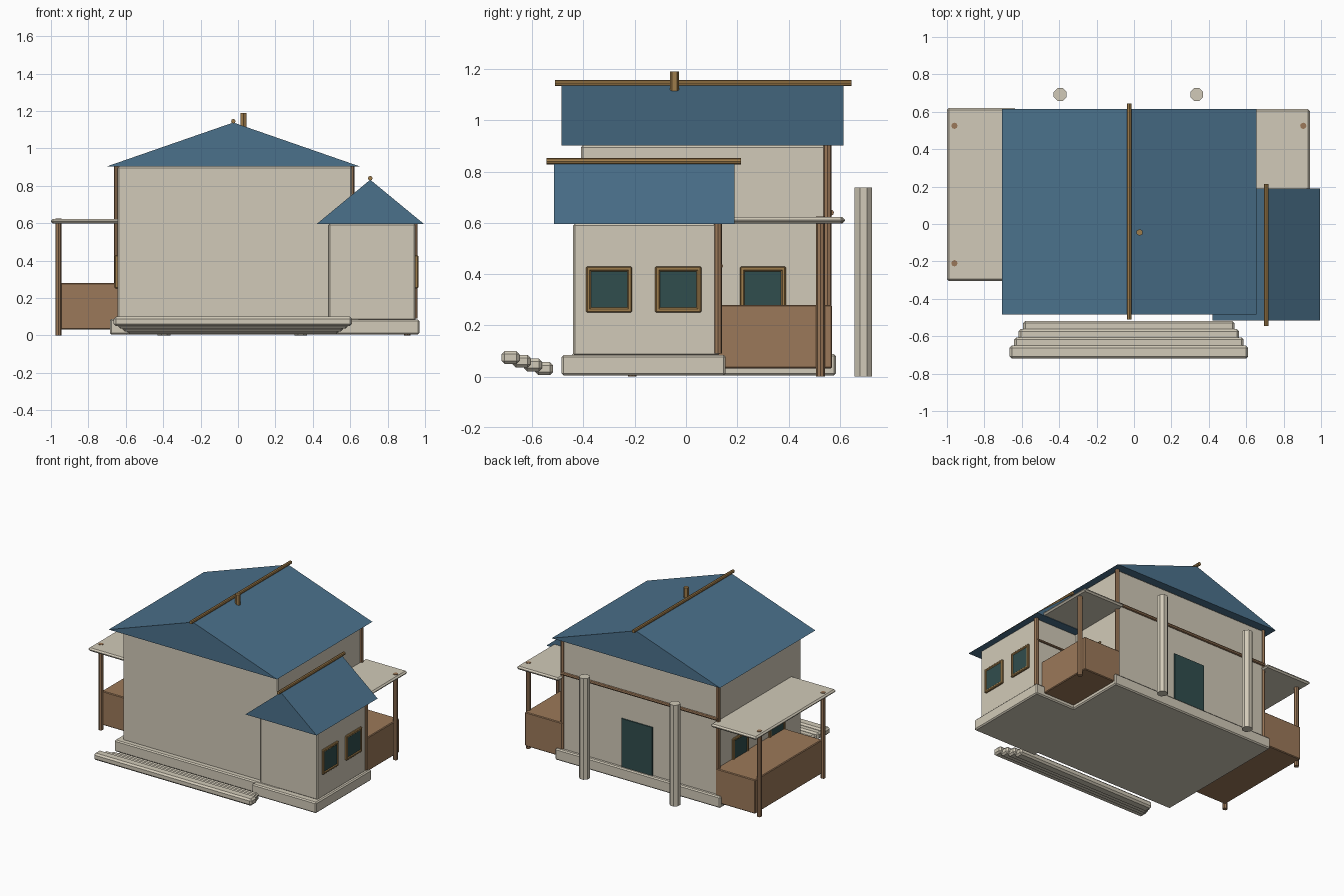
import bpy
import bmesh
import math
from mathutils import Vector

cube = bpy.data.objects.get("Cube")
if cube:
    bpy.data.objects.remove(cube, do_unlink=True)


def material(name, rgb):
    m = bpy.data.materials.new(name)
    m.use_nodes = True
    colour = (*rgb, 1)
    m.diffuse_color = colour
    m.node_tree.nodes["Principled BSDF"].inputs["Base Color"].default_value = colour
    return m


CREAM = material("cream plaster", (0.64, 0.59, 0.48))
BROWN = material("brown wood", (0.33, 0.19, 0.1))
GOLD = material("golden wood", (0.34, 0.2, 0.07))
BLUE = material("blue roof", (0.07, 0.165, 0.26))
GLASS = material("dark glass", (0.03, 0.075, 0.075))


def finish(name, bm, mat):
    bmesh.ops.recalc_face_normals(bm, faces=bm.faces)
    mesh = bpy.data.meshes.new(name)
    bm.to_mesh(mesh)
    bm.free()
    mesh.materials.append(mat)
    ob = bpy.data.objects.new(name, mesh)
    bpy.context.collection.objects.link(ob)
    return ob


def box(name, x, y, z, mat, bevel=0.008):
    """Chamfered block from its (min, max) range on each axis."""
    bm = bmesh.new()
    bmesh.ops.create_cube(bm, size=1)
    for v in bm.verts:
        v.co = Vector([r[0] if c < 0 else r[1] for c, r in zip(v.co, (x, y, z))])
    if bevel:
        bmesh.ops.bevel(bm, geom=bm.edges[:], offset=bevel, segments=1, affect='EDGES')
    return finish(name, bm, mat)


def rod(name, a, b, radius, mat, sides=8):
    """Faceted pole between two points."""
    a, b = Vector(a), Vector(b)
    bm = bmesh.new()
    bmesh.ops.create_cone(bm, cap_ends=True, segments=sides, radius1=radius,
                          radius2=radius, depth=(b - a).length)
    ob = finish(name, bm, mat)
    ob.rotation_mode = 'QUATERNION'
    ob.rotation_quaternion = (b - a).to_track_quat('Z', 'Y')
    ob.location = (a + b) / 2
    return ob


def gable(name, x, y, z, ridge_x):
    """Closed triangular roof with its ridge along y."""
    bm = bmesh.new()
    ends = [[bm.verts.new((px, py, pz)) for px, pz in
             ((x[0], z[0]), (x[1], z[0]), (ridge_x, z[1]))] for py in y]
    for ring in ends:
        bm.faces.new(ring)
    for i in range(3):
        j = (i + 1) % 3
        bm.faces.new((ends[0][i], ends[0][j], ends[1][j], ends[1][i]))
    return finish(name, bm, BLUE)


def window(name, wall_x, side, yc, zc=0.34):
    """Framed window on a wall facing +x or -x."""
    def span(lo, hi):
        return sorted((wall_x + side * lo, wall_x + side * hi))
    f, g = 0.09, 0.075
    for s in (-1, 1):
        box(name + "_frame_upright", span(-0.01, 0.014),
            sorted((yc + s * f, yc + s * (g - 0.004))), (zc - f, zc + f), GOLD, 0.005)
        box(name + "_frame_rail", span(-0.01, 0.014), (yc - f, yc + f),
            sorted((zc + s * f, zc + s * (g - 0.004))), GOLD, 0.005)
    box(name + "_glass", span(-0.01, 0.009), (yc - g, yc + g), (zc - g, zc + g), GLASS, 0)


# Foundations and walls
box("main_base", (-0.685, 0.65), (-0.45, 0.585), (0.005, 0.088), CREAM)
box("wing_base", (0.45, 0.97), (-0.485, 0.155), (0.005, 0.085), CREAM)
box("main_walls", (-0.645, 0.61), (-0.41, 0.56), (0.08, 0.902), CREAM)
box("wing_walls", (0.485, 0.95), (-0.44, 0.13), (0.08, 0.598), CREAM)

# Roofs with ridge poles and chimney
gable("main_roof", (-0.705, 0.655), (-0.485, 0.615), (0.902, 1.138), -0.025)
gable("wing_roof", (0.42, 0.995), (-0.515, 0.19), (0.595, 0.832), 0.707)
rod("main_ridge_pole", (-0.025, -0.51, 1.145), (-0.025, 0.645, 1.145), 0.012, GOLD)
rod("wing_ridge_pole", (0.707, -0.545, 0.84), (0.707, 0.215, 0.84), 0.012, GOLD)
rod("chimney", (0.03, -0.045, 1.11), (0.03, -0.045, 1.19), 0.018, GOLD, 6)

# Front steps, narrowing towards the house
for i in range(4):
    inset = 0.024 * i
    y = -0.72 + 0.044 * i
    top = 0.1 - 0.0145 * i
    box(f"front_step_{i + 1}", (-0.665 + inset, 0.61 - inset), (y, y + 0.07),
        (top - 0.05, top), CREAM, 0.012)

# Corner posts and rear wall rails
for side, x in (("right", -0.647), ("left", 0.607)):
    rod(side + "_corner_post", (x, 0.552, 0.04), (x, 0.552, 0.902), 0.016, BROWN)
rod("wing_corner_post", (0.945, 0.125, 0.09), (0.945, 0.125, 0.597), 0.016, BROWN)
rod("rear_rail", (-0.65, 0.565, 0.64), (0.61, 0.565, 0.64), 0.012, BROWN)
rod("wing_rear_rail", (0.6, 0.137, 0.432), (0.95, 0.137, 0.432), 0.008, BROWN)

# Side porches
box("right_porch_canopy", (-1.0, -0.63), (-0.305, 0.62), (0.598, 0.622), CREAM, 0.01)
box("left_porch_canopy", (0.6, 0.94), (0.1, 0.615), (0.598, 0.622), CREAM, 0.01)
box("right_porch_body", (-0.957, -0.64), (-0.205, 0.57), (0.032, 0.28), BROWN, 0.005)
box("left_porch_body", (0.6, 0.903), (0.12, 0.57), (0.032, 0.28), BROWN, 0.005)
for i, (x, y) in enumerate(((-0.96, 0.525), (-0.96, -0.21), (0.905, 0.525))):
    rod(f"porch_post_{i + 1}", (x, y, 0), (x, y, 0.625), 0.017, BROWN)

# Free-standing rear columns
for side, x in (("right", -0.395), ("left", 0.335)):
    column = rod(side + "_rear_column", (x, 0.692, 0), (x, 0.692, 0.738), 0.037, CREAM)
    column.rotation_mode = 'XYZ'
    column.rotation_euler = (0, 0, math.pi / 8)

# Windows and back door
for i, y in enumerate((-0.3, -0.03)):
    window(f"wing_window_{i + 1}", 0.95, 1, y)
window("left_wall_window", 0.61, 1, 0.3)
for i, y in enumerate((-0.12, 0.3)):
    window(f"right_wall_window_{i + 1}", -0.645, -1, y)
box("back_door", (-0.125, 0.125), (0.55, 0.568), (0.085, 0.44), GLASS, 0)
